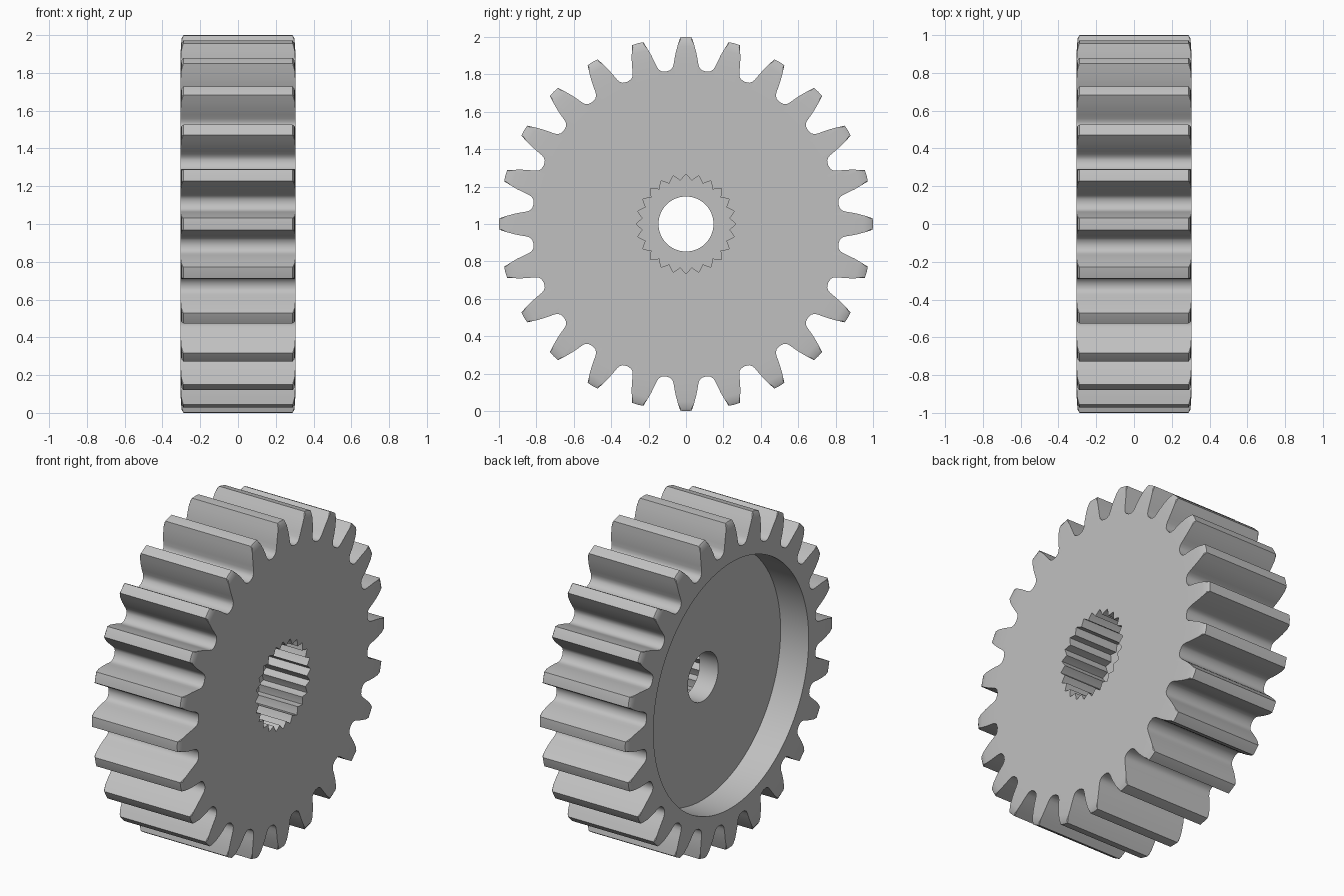
import bpy
import bmesh
from math import sin, cos, pi, atan2, hypot

cube = bpy.data.objects.get("Cube")
if cube:
    bpy.data.objects.remove(cube)

TEETH = 24
PITCH = 2 * pi / TEETH
HALF_WIDTH = 0.305

# Half of one tooth: (half thickness, height from the axis), tip to root
half_tooth = [(0, 1), (0.031, 0.998), (0.043, 0.96), (0.054, 0.92), (0.062, 0.88),
              (0.066, 0.855), (0.072, 0.836), (0.084, 0.823)]
half = [(atan2(w, h), hypot(w, h)) for w, h in half_tooth]
half.append((PITCH / 2, 0.822))
tooth = half + [(PITCH - a, r) for a, r in reversed(half[1:-1])]
outline = [(i * PITCH + a, r) for i in range(TEETH) for a, r in tooth]
count = len(outline)
even = [i * 2 * pi / count for i in range(count)]


def toothed(limit, x):
    """Gear outline, cut off at a radius, for the rounded tooth ends."""
    return [(a, min(r, limit), x if r >= limit else None) for a, r in outline]


def circle(radius, x, angles=even):
    return [(a, radius, x) for a in angles]


def spline(x):
    """Ring of straight-sided triangular grooves."""
    ring, per = [], len(tooth)
    for i in range(count):
        t = abs((i % per) / per * 2 - 1)      # 1 on a groove, 0 between grooves
        base = i // per * PITCH
        a0, a1 = base + PITCH / 2, base + (PITCH if (i % per) * 2 > per else 0)
        y = 0.233 * sin(a0) * (1 - t) + 0.267 * sin(a1) * t
        z = 0.233 * cos(a0) * (1 - t) + 0.267 * cos(a1) * t
        ring.append((base + i % per * PITCH / per, hypot(y, z), x))
    return ring


# Rounded edge at the tooth ends: radius and distance in from the end face
round_over = [(0.88, 0), (0.95, 0.003), (0.985, 0.007), (1.0, 0.017)]


def end_x(r):
    for (r0, d0), (r1, d1) in zip(round_over, round_over[1:]):
        if r <= r1:
            return HALF_WIDTH - d0 - (d1 - d0) * max(0, (r - r0) / (r1 - r0))
    return HALF_WIDTH - round_over[-1][1]


def tooth_end(side):
    rings = []
    for limit, _ in round_over:
        rings.append([(a, min(r, limit), side * end_x(min(r, limit))) for a, r in outline])
    return rings


# Closed chain of rings: plain end, teeth, splined end, socket, bore, recess
angles = [a for a, r in outline]
WEB, SOCKET, RECESS, BORE = -0.115, 0.01, 0.75, 0.147
rings = [circle(RECESS, -HALF_WIDTH), circle(0.8, -HALF_WIDTH, angles)]
rings += tooth_end(-1) + tooth_end(1)[::-1]
rings += [circle(0.8, HALF_WIDTH, angles), circle(0.3, HALF_WIDTH), spline(HALF_WIDTH),
          spline(SOCKET), circle(BORE, SOCKET), circle(BORE, WEB), circle(RECESS, WEB)]

bm = bmesh.new()
loops = [[bm.verts.new((x, r * sin(a), r * cos(a) + 1)) for a, r, x in ring] for ring in rings]
for k, loop in enumerate(loops):
    following = loops[(k + 1) % len(loops)]
    for i in range(count):
        j = (i + 1) % count
        bm.faces.new((loop[i], loop[j], following[j], following[i]))
bmesh.ops.remove_doubles(bm, verts=bm.verts, dist=0.0001)
bmesh.ops.recalc_face_normals(bm, faces=bm.faces)

mesh = bpy.data.meshes.new("spur_gear")
bm.to_mesh(mesh)
bm.free()
gear = bpy.data.objects.new("spur_gear", mesh)
bpy.context.collection.objects.link(gear)

# Plain grey metal
grey = bpy.data.materials.new("grey_metal")
grey.use_nodes = True
colour = (0.53, 0.53, 0.53, 1)
grey.diffuse_color = colour
grey.node_tree.nodes["Principled BSDF"].inputs["Base Color"].default_value = colour
mesh.materials.append(grey)

bpy.ops.object.select_all(action="DESELECT")
gear.select_set(True)
bpy.context.view_layer.objects.active = gear
bpy.ops.object.shade_smooth_by_angle(angle=pi / 6)
